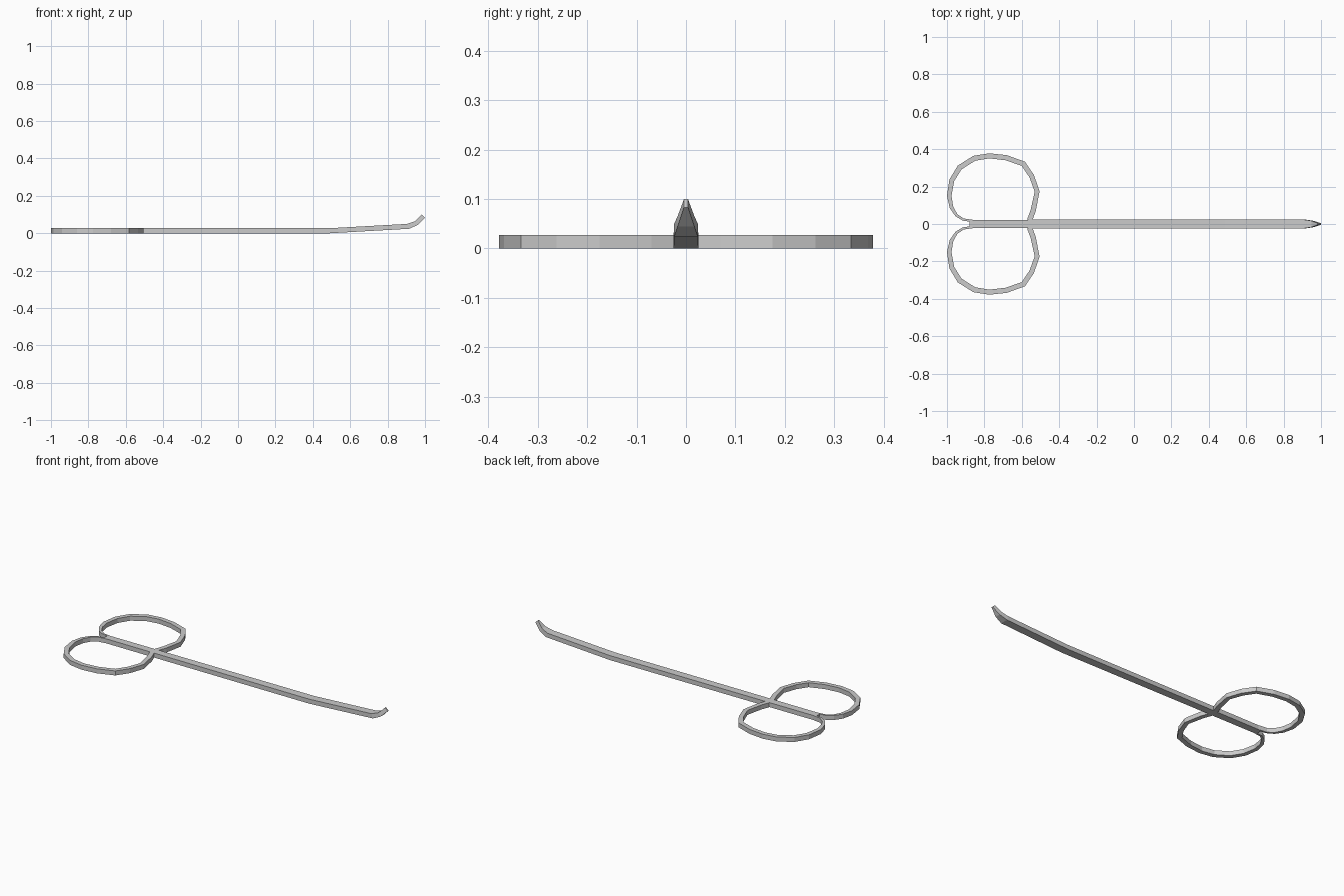
import bpy, bmesh
from mathutils import Vector

if "Cube" in bpy.data.objects:
    bpy.data.objects.remove(bpy.data.objects["Cube"])


def loft(name, sections):
    """Skin a chain of four-cornered sections and cap both ends."""
    bm = bmesh.new()
    rows = [[bm.verts.new(p) for p in s] for s in sections]
    for a, b in zip(rows, rows[1:]):
        for i in range(4):
            j = (i + 1) % 4
            bm.faces.new((a[i], a[j], b[j], b[i]))
    bm.faces.new(rows[0])
    bm.faces.new(rows[-1])
    bmesh.ops.recalc_face_normals(bm, faces=bm.faces)
    mesh = bpy.data.meshes.new(name)
    bm.to_mesh(mesh)
    bm.free()
    ob = bpy.data.objects.new(name, mesh)
    bpy.context.collection.objects.link(ob)
    return ob


THICK = 0.027

# Shaft with upturned tip: bottom x, bottom z, top x, top z, half width
stations = [
    (-0.88, 0.0, -0.88, THICK, 0.022),
    (0.49, 0.0, 0.49, THICK, 0.025),
    (0.915, 0.024, 0.905, 0.050, 0.024),
    (0.960, 0.044, 0.948, 0.065, 0.017),
    (1.0, 0.083, 0.982, 0.10, 0.004),
]
loft("shaft", [[(bx, -w, bz), (bx, w, bz), (tx, w, tz), (tx, -w, tz)]
               for bx, bz, tx, tz, w in stations])

# Finger ring: outer outline and band width, open where it meets the shaft
outline = [
    (-0.545, 0.015, 0.028), (-0.525, 0.07, 0.028), (-0.505, 0.175, 0.026),
    (-0.535, 0.262, 0.027), (-0.583, 0.333, 0.028), (-0.68, 0.368, 0.028),
    (-0.775, 0.378, 0.027), (-0.86, 0.364, 0.028), (-0.942, 0.312, 0.028),
    (-0.987, 0.238, 0.027), (-1.0, 0.15, 0.024), (-0.985, 0.085, 0.020),
    (-0.955, 0.042, 0.015), (-0.915, 0.018, 0.012), (-0.86, 0.010, 0.012),
]
pts = [Vector(p[:2]) for p in outline]
sections = []
for i, p in enumerate(pts):
    t = (pts[min(i + 1, len(pts) - 1)] - pts[max(i - 1, 0)]).normalized()
    q = p + Vector((-t.y, t.x)) * outline[i][2]
    sections.append([(p.x, p.y, 0), (q.x, q.y, 0),
                     (q.x, q.y, THICK), (p.x, p.y, THICK)])
ring = loft("finger_rings", sections)

# Second ring on the other side
mirror = ring.modifiers.new("mirror", 'MIRROR')
mirror.use_axis = (False, True, False)
mirror.use_mirror_merge = False
